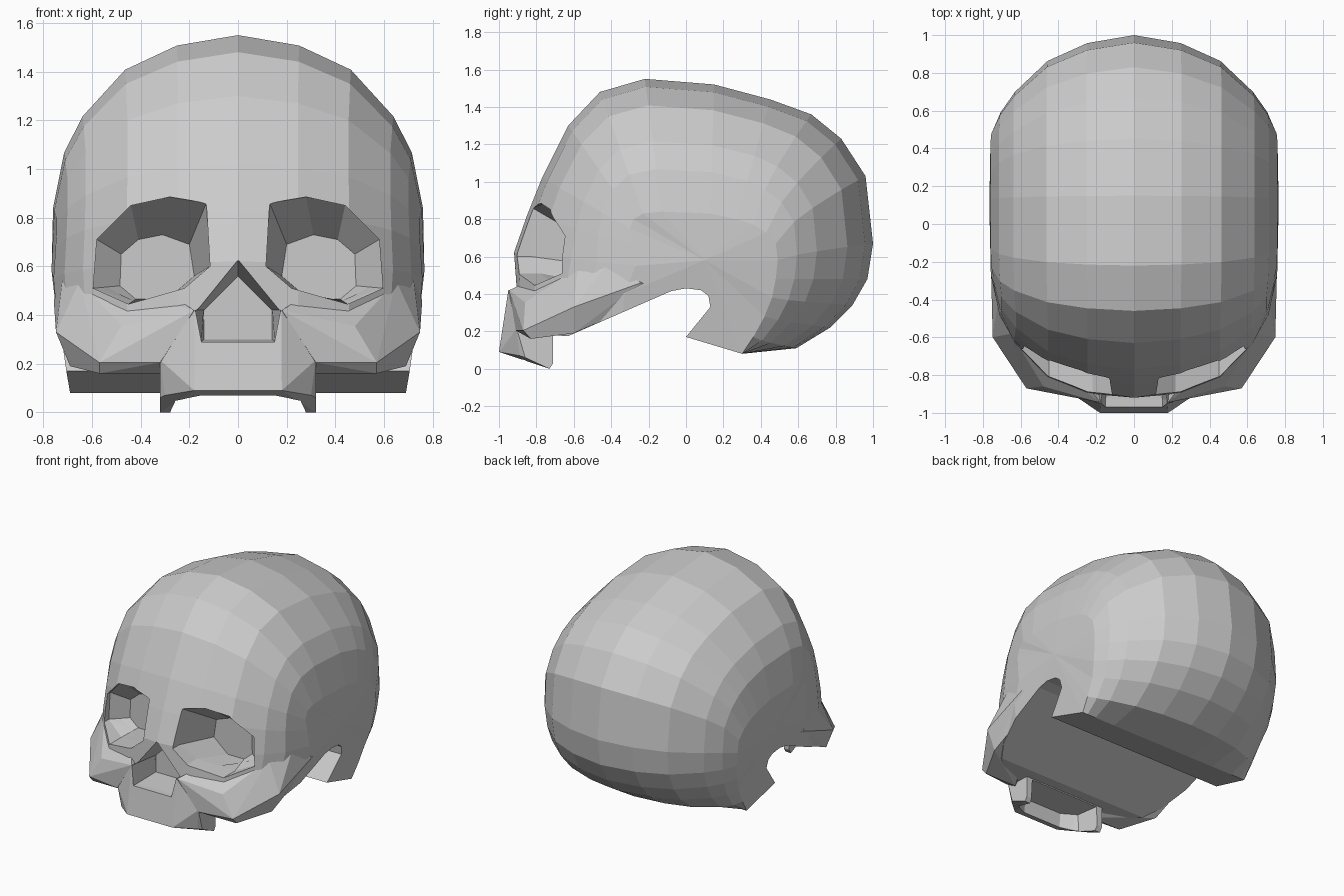
import bpy, bmesh

if "Cube" in bpy.data.objects:
    bpy.data.objects.remove(bpy.data.objects["Cube"])

def finish(name, bm):
    bmesh.ops.remove_doubles(bm, verts=bm.verts, dist=1e-4)
    bmesh.ops.recalc_face_normals(bm, faces=bm.faces)
    me = bpy.data.meshes.new(name)
    bm.to_mesh(me)
    bm.free()
    ob = bpy.data.objects.new(name, me)
    bpy.context.collection.objects.link(ob)
    return ob

def hull(name, pts):
    bm = bmesh.new()
    vs = [bm.verts.new(p) for p in pts]
    bmesh.ops.convex_hull(bm, input=vs)
    junk = [v for v in bm.verts if not v.link_faces]
    bmesh.ops.delete(bm, geom=junk, context='VERTS')
    bmesh.ops.dissolve_limit(bm, angle_limit=0.02, verts=bm.verts, edges=bm.edges)
    return finish(name, bm)

def loft(name, rings):
    bm = bmesh.new()
    rs = [[bm.verts.new(p) for p in r] for r in rings]
    n = len(rs[0])
    for a, b in zip(rs, rs[1:]):
        for i in range(n):
            bm.faces.new((a[i], a[(i + 1) % n], b[(i + 1) % n], b[i]))
    bm.faces.new(rs[0])
    bm.faces.new(rs[-1])
    return finish(name, bm)

def cut(ob, cutter):
    m = ob.modifiers.new("cut", 'BOOLEAN')
    m.operation = 'DIFFERENCE'
    m.solver = 'EXACT'
    m.object = cutter
    cutter.hide_render = True
    cutter.hide_set(True)

def both(pts):
    return [(s * x, y, z) for s in (1, -1) for x, y, z in pts]

# Cranium: each row runs from a midline point (y, z) to a side point (x, y, z)
rows = [
    (-.90, .12, .70, -.35, .12), (-.93, .40, .745, -.33, .40),
    (-.92, .62, .758, -.27, .55), (-.85, .82, .75, -.29, .67),
    (-.77, 1.02, .745, -.30, .75), (-.63, 1.30, .745, -.28, .80),
    (-.46, 1.48, .755, -.23, .83), (-.22, 1.55, .76, -.13, .84),
    (.15, 1.52, .76, .13, .83), (.45, 1.44, .76, .27, .80),
    (.67, 1.36, .76, .36, .77), (.83, 1.23, .76, .43, .73),
    (.96, 1.03, .755, .48, .67), (1.0, .67, .75, .49, .58),
    (.97, .48, .74, .48, .48), (.89, .34, .73, .46, .38),
    (.77, .22, .71, .42, .28), (.59, .11, .70, .36, .17),
    (.30, .08, .69, .30, .08)]
across = [0, .33, .61, .84, .94, 1]
bulge = [1, .94, .80, .53, .32, 0]

bm = bmesh.new()
for s in (1, -1):
    grid = [[bm.verts.new((s * xs * u, ys + (y0 - ys) * d ** (1.4 if y0 > .5 else 1),
                           zs + (z0 - zs) * d))
             for u, d in zip(across, bulge)] for y0, z0, xs, ys, zs in rows]
    hub = bm.verts.new((s * .766, .1, .58))
    for a, b in zip(grid, grid[1:] + grid[:1]):
        for i in range(5):
            bm.faces.new((a[i], a[i + 1], b[i + 1], b[i]))
        bm.faces.new((a[5], hub, b[5]))
skull = finish("cranium", bm)

# Underside and ear notch, cut straight through from side to side
base = [(-1.2, .2), (-.63, .175), (-.08, .415), (0, .43), (.08, .42), (.12, .39),
        (.13, .33), (0, .17), (.31, .077), (.31, -.5), (-1.2, -.5)]
cut(skull, loft("underside_cutter", [[(x, y, z) for y, z in base] for x in (-1, 1)]))

# Cheekbones, with eye sockets tapering inwards through cheek and cranium
rim = [(.13, .86), (.28, .885), (.44, .85), (.58, .71), (.595, .51), (.45, .445), (.22, .51), (.115, .60)]
back = [(.20, .69), (.31, .73), (.41, .71), (.48, .65), (.485, .52), (.42, .465), (.29, .465), (.18, .56)]
for s, side in ((1, "right"), (-1, "left")):
    cheek = hull(side + "_cheekbone", [(s * x, y, z) for x, y, z in [
        (.18, -.945, .42), (.48, -.86, .355), (.57, -.87, .205), (.32, -.91, .205),
        (.57, -.83, .16), (.32, -.83, .16), (.748, -.60, .33), (.69, -.60, .19),
        (.65, -.58, .54), (.72, -.42, .56), (.757, -.24, .46), (.70, -.10, .41),
        (.20, -.75, .40), (.26, -.84, .47)]])
    eye = loft(side + "_eye_cutter", [
        [(s * x, -1.2 + .45 * x, z) for x, z in rim],
        [(s * x, -.88 + .45 * x, z) for x, z in rim],
        [(s * x, -.53, z) for x, z in back]])
    cut(skull, eye)
    cut(cheek, eye)

# Upper jaw: U-shaped shell, open below and behind, rising beside the nose
jaw = hull("upper_jaw", both([
    (.178, -.95, .42), (.155, -.965, .29), (.175, -.975, .25), (.32, -.905, .215),
    (.32, -.71, .22), (.18, -1.0, .09), (.30, -.89, .07), (.32, -.86, .06),
    (.32, -.73, 0), (.32, -.71, .03), (.16, -.74, .42)]))
cut(jaw, hull("jaw_cutter", both([
    (.15, -.955, -.1), (.265, -.87, -.1), (.29, -.60, -.1),
    (.15, -.93, .17), (.25, -.87, .17), (.29, -.60, .17)])))

# Nose opening
outer = [(0, .63), (.175, .42), (.15, .29), (-.15, .29), (-.175, .42)]
inner = [(0, .56), (.14, .42), (.14, .30), (-.14, .30), (-.14, .42)]
nose = loft("nose_cutter", [[(x, -1.2, z) for x, z in outer],
                            [(x, -.93, z) for x, z in outer],
                            [(x, -.73, z) for x, z in inner]])
cut(skull, nose)
cut(jaw, nose)
